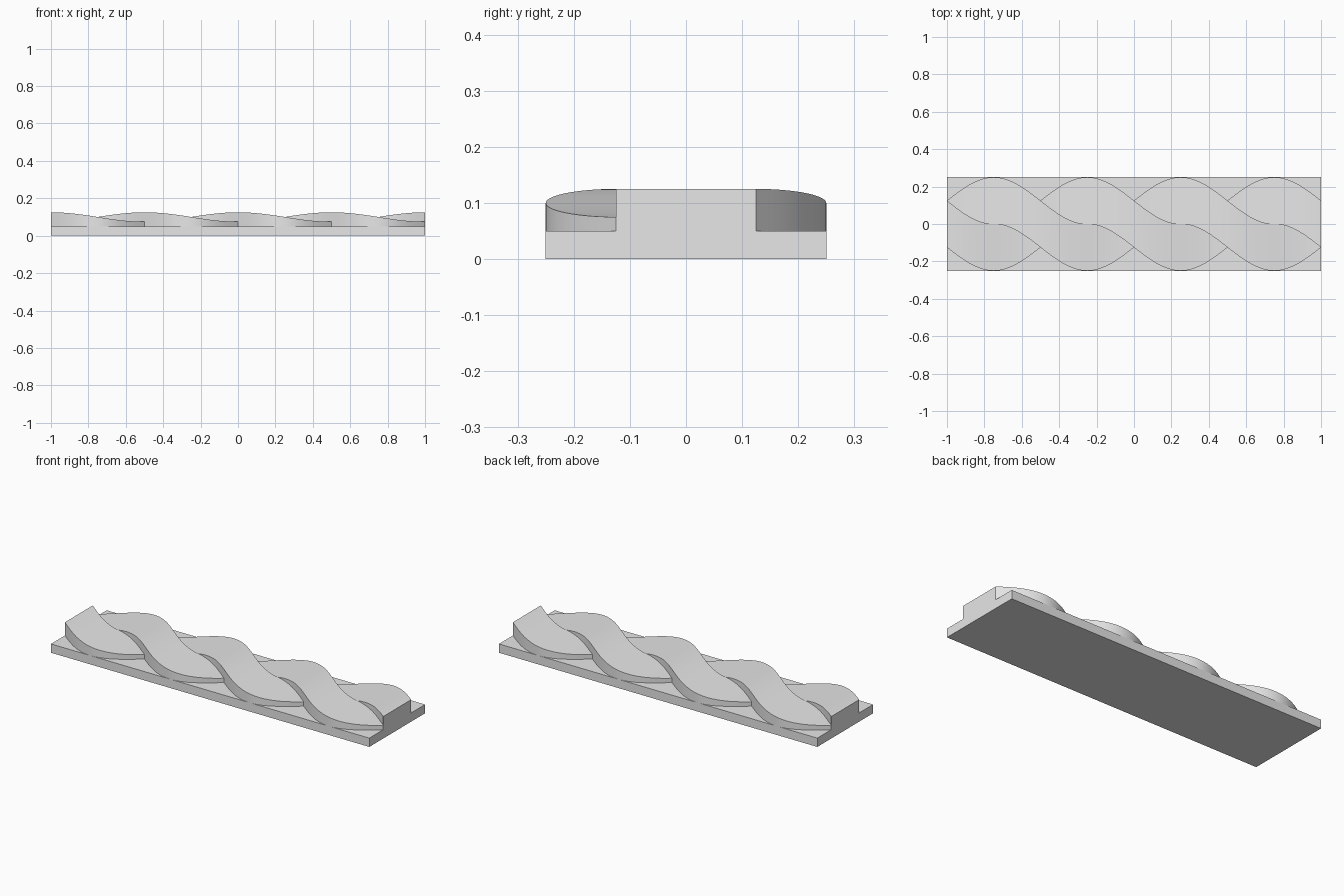
import bpy
import bmesh
from math import sin, cos, pi, radians

cube = bpy.data.objects.get("Cube")
if cube:
    bpy.data.objects.remove(cube, do_unlink=True)

LENGTH, WIDTH, BASE_H = 2.0, 0.5, 0.05
STEPS = 128

grey = bpy.data.materials.new("plain grey")
grey.use_nodes = True
grey.diffuse_color = (0.8, 0.8, 0.8, 1)
grey.node_tree.nodes["Principled BSDF"].inputs["Base Color"].default_value = (0.8, 0.8, 0.8, 1)


def add_object(name, bm):
    bmesh.ops.recalc_face_normals(bm, faces=bm.faces)
    mesh = bpy.data.meshes.new(name)
    bm.to_mesh(mesh)
    bm.free()
    mesh.materials.append(grey)
    obj = bpy.data.objects.new(name, mesh)
    bpy.context.collection.objects.link(obj)
    return obj


def strand(name, side):
    """Sweep a rectangular section along a wave that rises and dips over the other strand."""
    bm = bmesh.new()
    half = WIDTH / 4
    rings = []
    for i in range(STEPS + 1):
        x = LENGTH * (i / STEPS - 0.5)
        y = side * half * sin(2 * pi * x)
        top = 0.1 - side * 0.025 * cos(2 * pi * x)
        section = [(y - half, BASE_H), (y + half, BASE_H), (y + half, top), (y - half, top)]
        rings.append([bm.verts.new((x, v, z)) for v, z in section])
    for a, b in zip(rings, rings[1:]):
        for k in range(4):
            n = (k + 1) % 4
            bm.faces.new((a[k], a[n], b[n], b[k]))
    bm.faces.new(rings[0])
    bm.faces.new(rings[-1])
    obj = add_object(name, bm)
    bpy.ops.object.select_all(action='DESELECT')
    obj.select_set(True)
    bpy.context.view_layer.objects.active = obj
    bpy.ops.object.shade_smooth_by_angle(angle=radians(30))


# Flat backing strip
bm = bmesh.new()
bmesh.ops.create_cube(bm, size=1)
bmesh.ops.scale(bm, vec=(LENGTH, WIDTH, BASE_H), verts=bm.verts)
bmesh.ops.translate(bm, vec=(0, 0, BASE_H / 2), verts=bm.verts)
add_object("base_strip", bm)

# Two interwoven strands, half a wave apart
strand("rising_strand", 1)
strand("falling_strand", -1)
